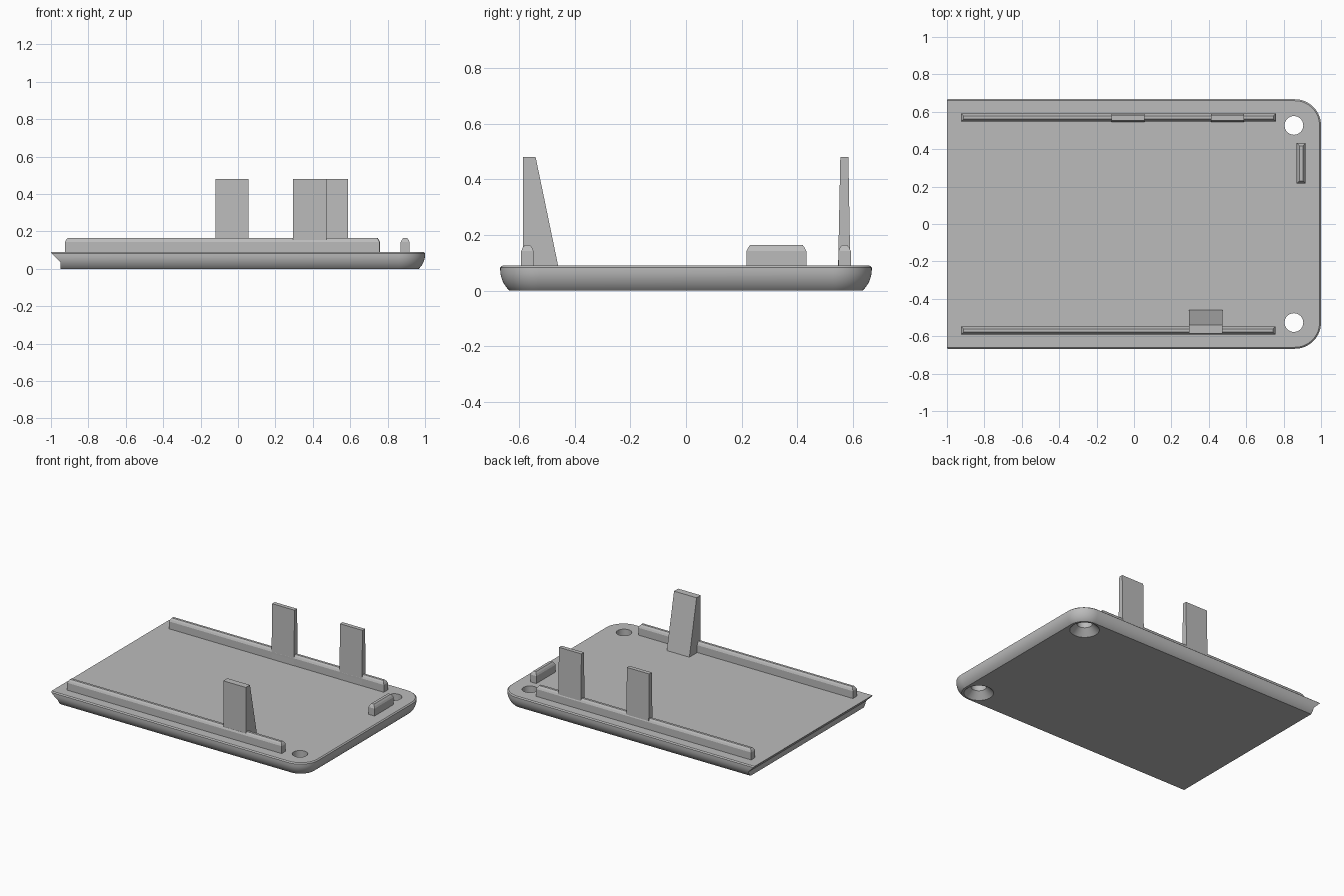
import bpy, bmesh
from math import sin, cos, pi, sqrt, radians

cube = bpy.data.objects.get("Cube")
if cube:
    bpy.data.objects.remove(cube, do_unlink=True)

grey = bpy.data.materials.new("plain_grey")
grey.use_nodes = True
colour = (0.5, 0.5, 0.5, 1)
grey.diffuse_color = colour
grey.node_tree.nodes["Principled BSDF"].inputs["Base Color"].default_value = colour


def loft(name, rings):
    """Closed solid through a stack of equal-length rings, bottom to top."""
    bm = bmesh.new()
    loops = [[bm.verts.new(p) for p in ring] for ring in rings]
    n = len(loops[0])
    for low, high in zip(loops, loops[1:]):
        for i in range(n):
            j = (i + 1) % n
            bm.faces.new((low[i], low[j], high[j], high[i]))
    bm.faces.new(loops[0][::-1])
    bm.faces.new(loops[-1])
    bmesh.ops.recalc_face_normals(bm, faces=bm.faces)
    mesh = bpy.data.meshes.new(name)
    bm.to_mesh(mesh)
    bm.free()
    mesh.materials.append(grey)
    obj = bpy.data.objects.new(name, mesh)
    bpy.context.collection.objects.link(obj)
    return obj


def rect(x0, x1, y0, y1, z):
    return [(x0, y0, z), (x1, y0, z), (x1, y1, z), (x0, y1, z)]


def circle(x, y, r, z, n=48):
    return [(x + r * cos(2 * pi * i / n), y + r * sin(2 * pi * i / n), z) for i in range(n)]


def select(obj):
    bpy.ops.object.select_all(action='DESELECT')
    obj.select_set(True)
    bpy.context.view_layer.objects.active = obj


# Base plate: rounded lower edge, two round corners, undercut open end
HALF_W, CORNER, TOP = 0.667, 0.14, 0.09


def plate_ring(z):
    edge_r, edge_z = 0.1, 0.075
    inset = edge_r - sqrt(edge_r ** 2 - max(edge_z - z, 0) ** 2)
    if z >= TOP:
        inset = 0.008
    end = max(-1, -0.95 - max(z - 0.037, 0))
    r, cx, cy = CORNER - inset, 1 - CORNER, HALF_W - CORNER
    arc = [(cx + r * sin(a), cy + r * cos(a)) for a in (pi / 2 * i / 16 for i in range(17))]
    side = [(end, HALF_W - inset)] + arc
    return [(x, y, z) for x, y in side] + [(x, -y, z) for x, y in reversed(side)]


levels = [0, 0.007, 0.015, 0.025, 0.037, 0.05, 0.062, 0.075, 0.083, TOP]
plate = loft("base_plate", [plate_ring(z) for z in levels])

# Countersunk screw holes
for s in (-1, 1):
    hole = [(0.105, -0.01), (0.095, 0), (0.05, 0.045), (0.05, 0.2)]
    cutter = loft("hole_cutter", [circle(0.855, s * 0.527, r, z) for r, z in hole])
    cutter.hide_render = True
    select(plate)
    mod = plate.modifiers.new("screw_hole", 'BOOLEAN')
    mod.operation, mod.solver, mod.object = 'DIFFERENCE', 'EXACT', cutter
    bpy.ops.object.modifier_apply(modifier=mod.name)
    bpy.data.objects.remove(cutter, do_unlink=True)
select(plate)
bpy.ops.object.shade_smooth_by_angle(angle=radians(25))


# Locating rails with chamfered tops
def rail(name, x0, x1, y0, y1):
    c = 0.014
    loft(name, [rect(x0, x1, y0, y1, TOP - 0.01),
                rect(x0, x1, y0, y1, 0.142),
                rect(x0 + c * 0.4, x1 - c * 0.4, y0 + c * 0.4, y1 - c * 0.4, 0.154),
                rect(x0 + c, x1 - c, y0 + c, y1 - c, 0.165)])


rail("back_rail", -0.925, 0.76, 0.547, 0.592)
rail("front_rail", -0.925, 0.757, -0.592, -0.547)
rail("end_rail", 0.87, 0.918, 0.217, 0.432)


# Upright tabs
def tab(name, x0, x1, foot, head):
    loft(name, [rect(x0, x1, *foot, TOP - 0.01), rect(x0, x1, *head, 0.48)])


tab("back_tab_right", -0.12, 0.055, (0.546, 0.59), (0.554, 0.583))
tab("back_tab_left", 0.412, 0.588, (0.546, 0.59), (0.554, 0.583))
tab("front_tab", 0.295, 0.472, (-0.586, -0.457), (-0.586, -0.54))
